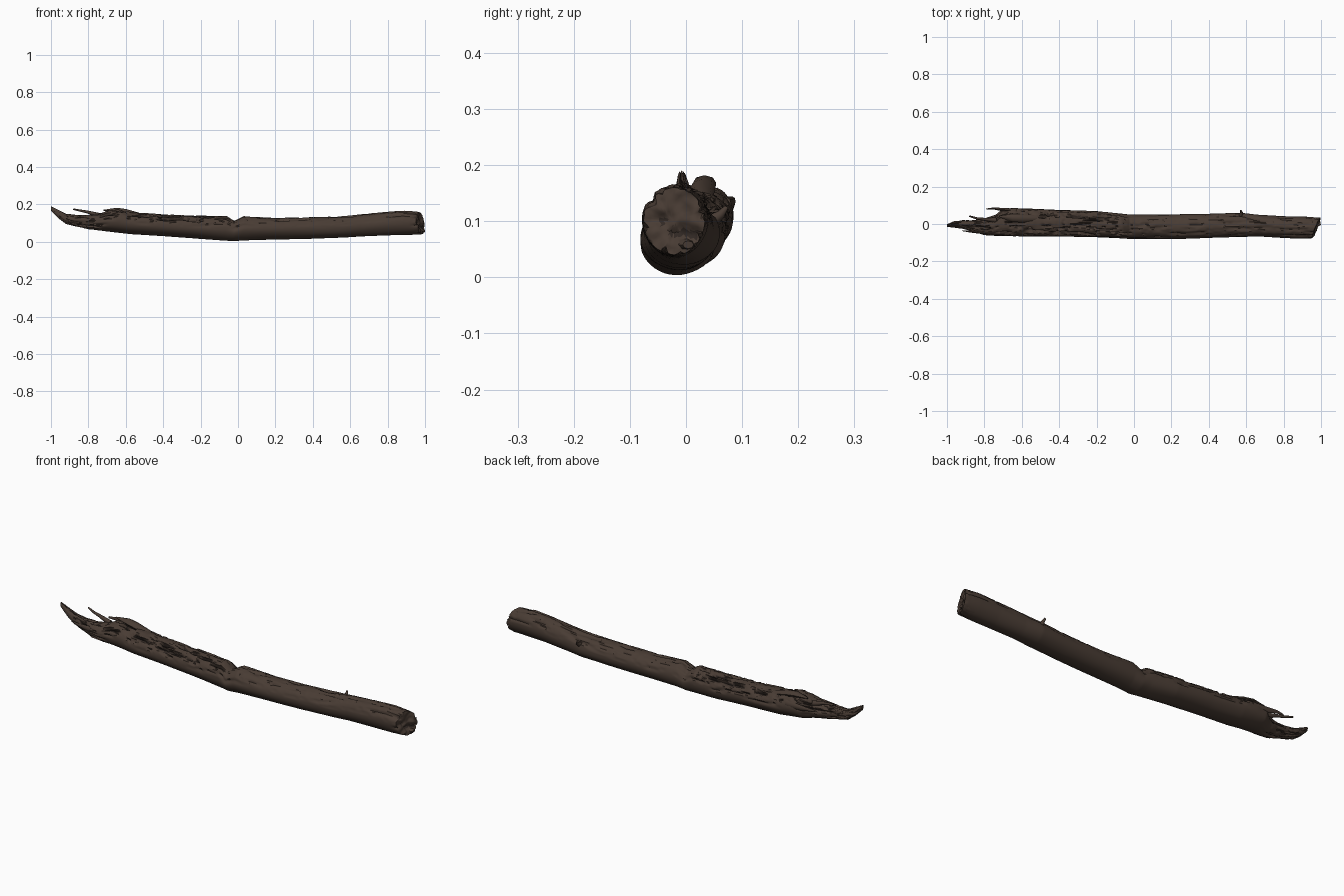
import bpy, bmesh, math
from mathutils import Vector, noise

cube = bpy.data.objects.get("Cube")
if cube:
    bpy.data.objects.remove(cube, do_unlink=True)


def make_material(name, colour):
    mat = bpy.data.materials.new(name)
    mat.use_nodes = True
    mat.diffuse_color = (*colour, 1)
    bsdf = next(n for n in mat.node_tree.nodes if n.type == 'BSDF_PRINCIPLED')
    bsdf.inputs["Base Color"].default_value = (*colour, 1)
    bsdf.inputs["Roughness"].default_value = 0.9
    return mat


BARK = make_material("brown weathered wood", (0.066, 0.045, 0.034))
CREVICE = make_material("dark crevice", (0.030, 0.021, 0.017))

# Trunk outline: x, bottom z, top z, front y, back y
STATIONS = [
    (-1.0, .165, .19, -.015, .00),
    (-.96, .125, .17, -.02, .01),
    (-.92, .095, .15, -.025, .02),
    (-.86, .08, .145, -.04, .02),
    (-.8, .066, .145, -.06, .03),
    (-.74, .06, .15, -.064, .05),
    (-.7, .055, .165, -.066, .083),
    (-.64, .048, .175, -.066, .085),
    (-.57, .04, .158, -.066, .083),
    (-.4, .03, .147, -.066, .075),
    (-.2, .015, .14, -.07, .07),
    (-.06, .006, .137, -.077, .055),
    (-.02, .004, .112, -.08, .05),
    (.03, .007, .137, -.081, .05),
    (.2, .013, .127, -.08, .052),
    (.4, .016, .131, -.075, .055),
    (.57, .022, .138, -.07, .06),
    (.66, .028, .147, -.066, .05),
    (.8, .035, .16, -.074, .042),
    (.9, .037, .167, -.078, .04),
    (.975, .04, .16, -.076, .034),
]
SIDES, RINGS = 56, 300


def outline(x):
    """Blend the two stations on either side of x."""
    for a, b in zip(STATIONS, STATIONS[1:]):
        if x <= b[0]:
            t = (x - a[0]) / (b[0] - a[0])
            return [p + (q - p) * t for p, q in zip(a[1:], b[1:])]
    return STATIONS[-1][1:]


def smooth(lo, hi, v):
    t = min(1, max(0, (v - lo) / (hi - lo)))
    return t * t * (3 - 2 * t)


def trunk_point(x, angle, scale=1.0):
    """Surface position plus the depth of the long grain groove there."""
    z0, z1, y0, y1 = outline(x)
    c, s = math.cos(angle), math.sin(angle)
    ry, rz = (y1 - y0) / 2, (z1 - z0) / 2
    # Weathered top, most ragged towards the splintered end
    rough = smooth(-.1, .7, s) * (.25 + .75 * smooth(.15, -.2, x))
    rough = max(rough, smooth(-.68, -.85, x) * .9, smooth(.93, .97, x) * .4)
    grain = noise.noise(Vector((x * 9, c * 4.5, s * 4.5)))
    fine = noise.noise(Vector((x * 28, c * 8, s * 8 + 7)))
    groove = rough * (max(0, grain - .12) * 1.1 + max(0, fine - .2) * .7)
    lump = .025 * noise.noise(Vector((x * 4, c * 1.5, s * 1.5 + 3)))
    r = scale * (1 + lump + rough * .06 * fine - min(groove, .35))
    y = (y0 + y1) / 2 + ry * c * r
    z = (z0 + z1) / 2 + rz * s * r
    # Slanted break at the thick end
    w = smooth(.75, .975, x)
    x += w * (.4 * (y + .02) - .12 * (z - .1))
    return Vector((x, y, z)), groove


def finish(name, bm, mats):
    bmesh.ops.recalc_face_normals(bm, faces=bm.faces)
    mesh = bpy.data.meshes.new(name)
    bm.to_mesh(mesh)
    bm.free()
    for m in mats:
        mesh.materials.append(m)
    obj = bpy.data.objects.new(name, mesh)
    bpy.context.collection.objects.link(obj)
    bpy.ops.object.select_all(action='DESELECT')
    obj.select_set(True)
    bpy.context.view_layer.objects.active = obj
    bpy.ops.object.shade_smooth_by_angle(angle=math.radians(50))
    return obj


# Trunk: swept rings, then shrinking rings across the broken end
bm = bmesh.new()
first, last = STATIONS[0][0], STATIONS[-1][0]
sweep = [(first + (last - first) * i / (RINGS - 1), 1) for i in range(RINGS)]
sweep += [(last, k) for k in (.93, .8, .65, .5, .35, .2, .08)]
rings, depths = [], []
for x, scale in sweep:
    ring, depth = [], []
    for j in range(SIDES):
        co, groove = trunk_point(x, math.tau * j / SIDES, scale)
        if scale < 1:
            chip = noise.noise(Vector((3, co.y * 45, co.z * 45)))
            co.x += .014 * chip - .008 * (1 - scale)
            groove = .3 if chip < -.3 else 0
        ring.append(bm.verts.new(co))
        depth.append(groove)
    rings.append(ring)
    depths.append(depth)
for i in range(len(rings) - 1):
    for j in range(SIDES):
        k = (j + 1) % SIDES
        f = bm.faces.new((rings[i][j], rings[i][k], rings[i + 1][k], rings[i + 1][j]))
        deep = (depths[i][j] + depths[i][k] + depths[i + 1][j] + depths[i + 1][k]) / 4
        f.material_index = 1 if deep > .2 else 0
bm.faces.new(rings[0])
bm.faces.new(rings[-1])
finish("log_trunk", bm, [BARK, CREVICE])


def splinter(name, points, radii, flat=1.0, sides=8):
    """Tapered sliver following a short path."""
    bm = bmesh.new()
    pts = [Vector(p) for p in points]
    rings = []
    for i, (p, r) in enumerate(zip(pts, radii)):
        d = (pts[min(i + 1, len(pts) - 1)] - pts[max(i - 1, 0)]).normalized()
        side = d.cross(Vector((0, 0, 1))).normalized()
        up = side.cross(d)
        rings.append([bm.verts.new(p + r * (side * math.cos(a) * flat + up * math.sin(a)))
                      for a in (math.tau * j / sides for j in range(sides))])
    for a, b in zip(rings, rings[1:]):
        for j in range(sides):
            k = (j + 1) % sides
            bm.faces.new((a[j], a[k], b[k], b[j]))
    bm.faces.new(rings[0])
    bm.faces.new(rings[-1])
    finish(name, bm, [BARK])


# Torn slivers at the splintered end
splinter("back_splinter", [(-.62, .07, .125), (-.71, .078, .13), (-.75, .083, .135), (-.79, .08, .135)],
         (.02, .014, .009, .005), .6)
splinter("raised_splinter", [(-.74, .02, .14), (-.8, .025, .158), (-.84, .03, .166), (-.88, .042, .174)],
         (.014, .008, .006, .004))
splinter("tip_splinter", [(-.85, -.005, .12), (-.92, .005, .132), (-.96, .008, .138), (-.985, .002, .155)],
         (.022, .013, .008, .003))
splinter("front_splinter", [(-.76, -.045, .11), (-.83, -.043, .115), (-.88, -.04, .118), (-.92, -.036, .124)],
         (.02, .014, .008, .003), .6)
splinter("crest_splinter", [(-.52, .03, .14), (-.6, .03, .16), (-.65, .033, .168), (-.72, .04, .168)],
         (.012, .015, .014, .003), 1.5)

# Broken twig stub and chips of the thick end
splinter("twig_stub", [(.57, .045, .1), (.575, .062, .112), (.57, .072, .125)], (.012, .008, .004))
splinter("end_chip", [(.93, -.005, .06), (.97, .0, .058), (.998, .004, .058)], (.018, .014, .007), 1.4)
